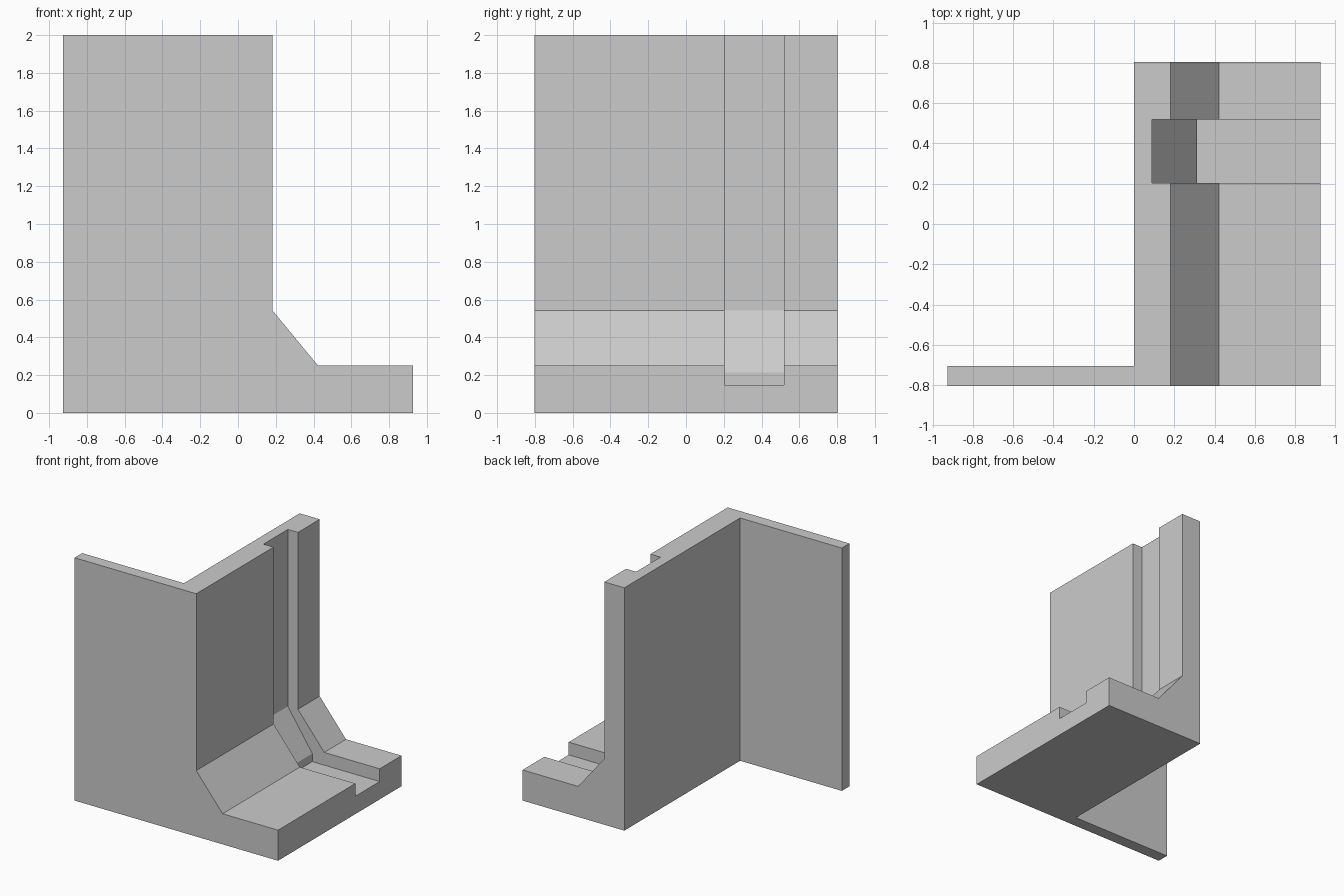
import bpy, bmesh
from mathutils import Vector

if "Cube" in bpy.data.objects:
    bpy.data.objects.remove(bpy.data.objects["Cube"])


def prism(name, profile, y0, y1):
    """Extrude an (x, z) profile along y."""
    bm = bmesh.new()
    face = bm.faces.new([bm.verts.new((x, y0, z)) for x, z in profile])
    ext = bmesh.ops.extrude_face_region(bm, geom=[face])
    verts = [g for g in ext["geom"] if isinstance(g, bmesh.types.BMVert)]
    bmesh.ops.translate(bm, verts=verts, vec=Vector((0, y1 - y0, 0)))
    bmesh.ops.recalc_face_normals(bm, faces=bm.faces)
    mesh = bpy.data.meshes.new(name)
    bm.to_mesh(mesh)
    bm.free()
    obj = bpy.data.objects.new(name, mesh)
    bpy.context.collection.objects.link(obj)
    return obj


def combine(target, tool, operation):
    """Apply a boolean and discard the tool object."""
    tool.hide_render = True
    mod = target.modifiers.new(operation, 'BOOLEAN')
    mod.operation = operation
    mod.solver = 'EXACT'
    mod.object = tool
    bpy.context.view_layer.objects.active = target
    bpy.ops.object.modifier_apply(modifier=mod.name)
    bpy.data.objects.remove(tool)


W, D, H = 0.927, 0.803, 2.0

# Main wall with sloped foot and floor ledge
wall = prism("wall_with_ledge", [(0, 0), (W, 0), (W, 0.252), (0.422, 0.252),
                                 (0.182, 0.543), (0.182, H), (0, H)], -D, D)

# Channel running down the wall and out across the ledge
channel = prism("channel_cutter", [(0.09, H + 0.2), (0.09, 0.543), (0.313, 0.213),
                                   (0.313, 0.147), (W + 0.2, 0.147),
                                   (W + 0.2, H + 0.2)], 0.203, 0.52)
combine(wall, channel, 'DIFFERENCE')

# Thin side panel flush with the front
panel = prism("side_panel", [(-W, 0), (0, 0), (0, H), (-W, H)], -D, -0.704)
combine(wall, panel, 'UNION')
